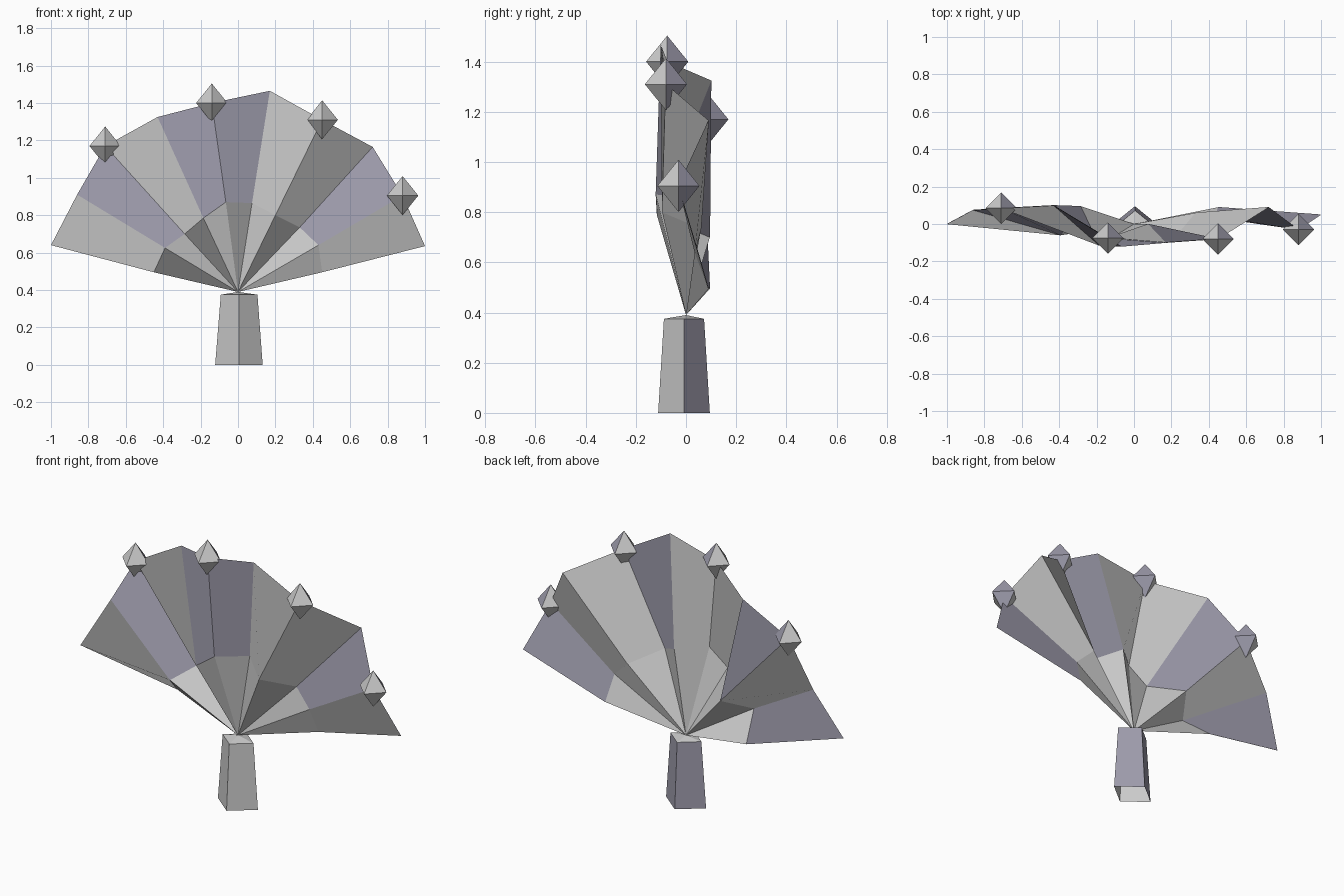
import bpy
import bmesh
import math
from mathutils import Vector

cube = bpy.data.objects.get("Cube")
if cube:
    bpy.data.objects.remove(cube, do_unlink=True)


def make_material(name, rgb):
    mat = bpy.data.materials.new(name)
    mat.use_nodes = True
    mat.diffuse_color = (*rgb, 1)
    mat.node_tree.nodes["Principled BSDF"].inputs["Base Color"].default_value = (*rgb, 1)
    return mat


# Pale grey for the facing side, muted violet for the reverse side
GREY, VIOLET = 0, 1
materials = (make_material("pale_grey", (.604, .604, .604)),
             make_material("muted_violet", (.34, .33, .41)))


def add_face(bm, points, colour=GREY):
    face = bm.faces.new([bm.verts.new(p) for p in points])
    face.material_index = colour


def finish(bm, name):
    bmesh.ops.remove_doubles(bm, verts=bm.verts, dist=0.0005)
    mesh = bpy.data.meshes.new(name)
    bm.to_mesh(mesh)
    bm.free()
    for mat in materials:
        mesh.materials.append(mat)
    obj = bpy.data.objects.new(name, mesh)
    bpy.context.collection.objects.link(obj)
    return obj


def diamond_ring(rx, ry, z, centre=(0, 0)):
    """Four corners on the axes, counter-clockwise from +x."""
    return [Vector((centre[0] + rx * math.cos(k * math.pi / 2),
                    centre[1] + ry * math.sin(k * math.pi / 2), z)) for k in range(4)]


# Fan ribs: a folded inner ring and an outer rim, both spreading from the hub
hub = Vector((0, 0, 0.39))
inner = [Vector(p) for p in (
    (-.45, .095, .495), (-.39, -.06, .625), (-.285, .095, .70), (-.185, -.115, .785),
    (-.065, -.12, .87), (.075, 0, .865), (.20, -.095, .80), (.33, .06, .735),
    (.43, .035, .64), (.45, .09, .495))]
outer = [Vector(p) for p in (
    (-1, 0, .64), (-.86, .075, .91), (-.71, .085, 1.17), (-.43, .10, 1.325),
    (-.14, -.075, 1.40), (.17, -.10, 1.465), (.45, -.08, 1.31), (.72, .09, 1.165),
    (.88, -.03, .905), (1, .05, .635))]
panels = range(len(outer) - 1)

# Inner pleats: triangles from the hub to the inner ring
bm = bmesh.new()
for i in panels:
    add_face(bm, (hub, inner[i + 1], inner[i]))
finish(bm, "fan_inner_pleats")

# Outer panels: twisted quads with a front and a back skin, violet on one side;
# each skin folds along the diagonal that keeps it on its own side
violet_front = {1, 3, 4, 7}
violet_back = {0, 2, 5, 8}
gap = Vector((0, 0.001, 0))
bm = bmesh.new()
for i in panels:
    a, b, c, d = inner[i], inner[i + 1], outer[i + 1], outer[i]
    folds = [[a, b, c, d], [b, c, d, a]]
    if (c - a).cross(d - b).dot(b - a) > 0:
        folds.reverse()
    front, back = folds
    add_face(bm, [p - gap for p in front], VIOLET if i in violet_front else GREY)
    add_face(bm, [back[k] + gap for k in (0, 3, 2, 1)],
             VIOLET if i in violet_back else GREY)
finish(bm, "fan_outer_panels")

# Octahedral beads on every second rib tip, with one violet rear corner
for n, i in enumerate((2, 4, 6, 8)):
    bm = bmesh.new()
    ring = diamond_ring(.084, .084, 0)
    for side in (1, -1):
        tip = Vector((0, 0, .104 * side))
        for k in range(4):
            edge = (ring[k], ring[(k + 1) % 4])[::side]
            add_face(bm, (*edge, tip), VIOLET if k == 0 else GREY)
    bead = finish(bm, f"rim_bead_{n + 1}")
    bead.location = outer[i]

# Tapered handle: hollow, open underneath, violet rear walls and a shallow peaked cap
bm = bmesh.new()
foot = diamond_ring(.127, .103, 0, (.005, -.008))
neck = diamond_ring(.098, .08, .375, (.006, -.008))
for k in range(4):
    j = (k + 1) % 4
    add_face(bm, (foot[k], foot[j], neck[j], neck[k]), VIOLET if k < 2 else GREY)
    add_face(bm, (neck[k], neck[j], hub))
finish(bm, "handle")
